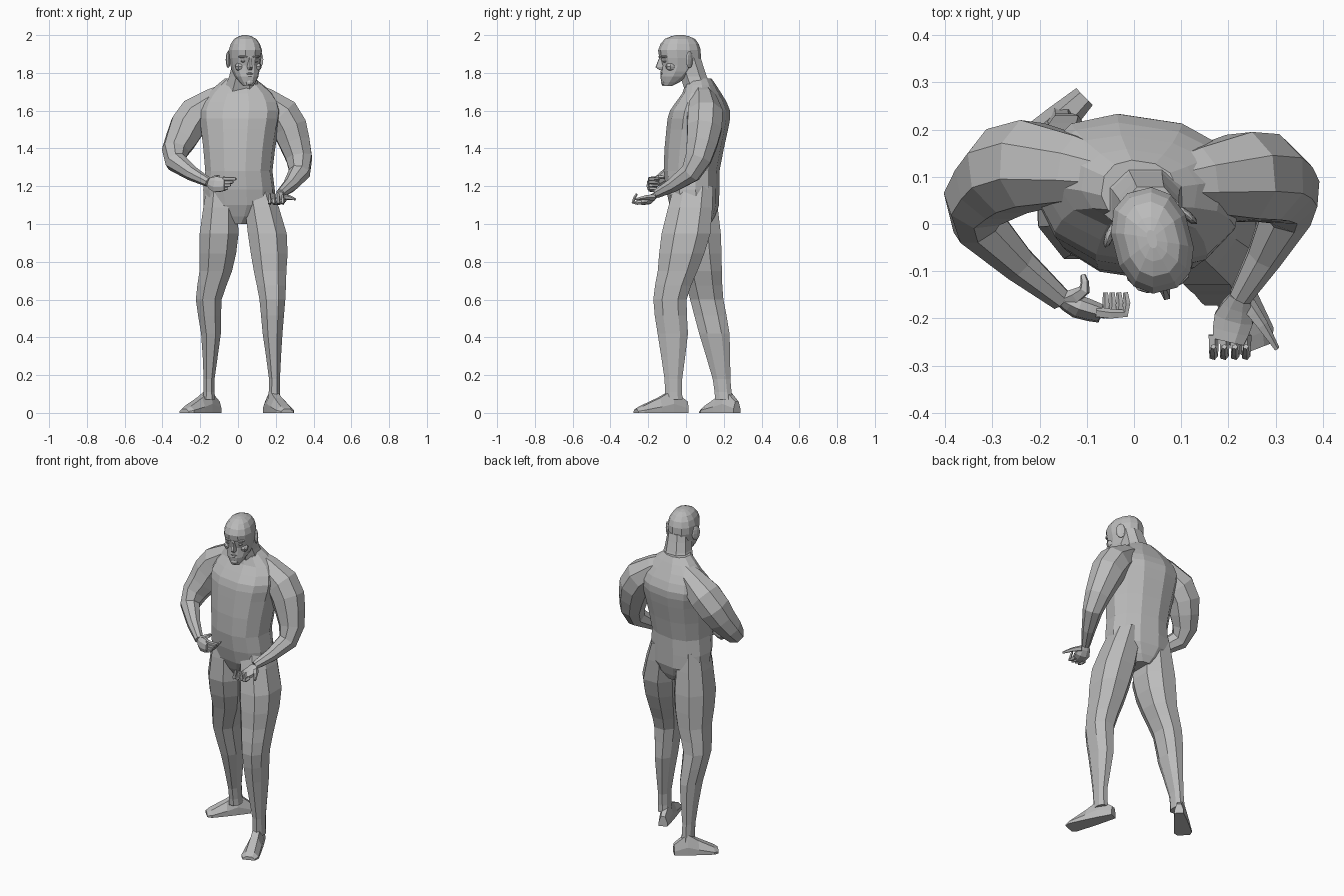
import bpy, bmesh
from math import sin, cos, pi, copysign
from mathutils import Vector, Matrix

cube = bpy.data.objects.get("Cube")
if cube:
    bpy.data.objects.remove(cube, do_unlink=True)

grey_level = 0.5
grey = (grey_level, grey_level, grey_level, 1)
plain_grey = bpy.data.materials.new("plain grey")
plain_grey.use_nodes = True
plain_grey.diffuse_color = grey
plain_grey.node_tree.nodes["Principled BSDF"].inputs["Base Color"].default_value = grey


def finish(name, bm, matrix):
    bm.transform(matrix)
    bmesh.ops.recalc_face_normals(bm, faces=bm.faces)
    mesh = bpy.data.meshes.new(name)
    bm.to_mesh(mesh)
    bm.free()
    mesh.materials.append(plain_grey)
    body_part = bpy.data.objects.new(name, mesh)
    bpy.context.collection.objects.link(body_part)


def loft(name, rings, matrix=Matrix.Identity(4)):
    """Skin a list of point rings and cap both ends."""
    bm = bmesh.new()
    loops = [[bm.verts.new(point) for point in ring] for ring in rings]
    for lower, upper in zip(loops, loops[1:]):
        for i in range(len(lower)):
            bm.faces.new((lower[i - 1], lower[i], upper[i], upper[i - 1]))
    bm.faces.new(loops[0])
    bm.faces.new(loops[-1])
    finish(name, bm, matrix)


def with_midpoints(keys):
    """Insert one smoothly curved in-between after each key section."""
    keys = [Vector(key) for key in keys]
    padded = [keys[0]] + keys + [keys[-1]]
    result = []
    for before, start, end, after in zip(padded, padded[1:], padded[2:], padded[3:]):
        result += [start, (9 * (start + end) - before - after) / 16]
    return result + [keys[-1]]


def circle(count):
    angles = [2 * pi * (i + 0.5) / count for i in range(count)]
    return [(cos(angle), sin(angle)) for angle in angles]


def squared(value):
    return copysign(abs(value) ** 0.85, value)


def stack(name, keys, count, matrix=Matrix.Identity(4)):
    """Level ovals from sections of (height, x, y, half width, half depth)."""
    rings = []
    for z, x, y, width, depth in with_midpoints(keys):
        rings.append([(x + width * squared(c), y + depth * squared(s), z)
                      for c, s in circle(count)])
    loft(name, rings, matrix)


def tube(name, points, radii, count=8, flat=1.0, up=(0, 0, 1)):
    """Limb along a curved path; each ring carries its roll to the next."""
    sections = with_midpoints([(*point, radius) for point, radius in zip(points, radii)])
    centres = [section.to_3d() for section in sections]
    top = Vector(up)
    rings = []
    for i, centre in enumerate(centres):
        ahead = centres[min(i + 1, len(centres) - 1)]
        tangent = (ahead - centres[max(i - 1, 0)]).normalized()
        side = tangent.cross(top).normalized()
        top = side.cross(tangent)
        rings.append([centre + sections[i].w * (side * c + top * flat * s)
                      for c, s in circle(count)])
    loft(name, rings)


# Torso: crotch to base of neck, left shoulder turned forward
torso = [(1, 0, .05, .06, .08), (1.1, 0, .045, .19, .127), (1.28, 0, .03, .178, .145),
         (1.5, 0, .06, .205, .16), (1.6, 0, .075, .22, .155), (1.69, 0, .085, .175, .1),
         (1.77, 0, .07, .08, .065)]
stack("torso", torso, 12, Matrix.Rotation(-.15, 4, 'Z'))

# Neck: broad at the nape, leaning forward
stack("neck", [(1.69, .015, .075, .11, .08), (1.78, .025, .04, .077, .075),
               (1.88, .035, .01, .065, .073)], 8)

# Legs: both share heights and girths, each follows its own line
leg_sections = [(1.2, .08, .11), (.95, .11, .138), (.75, .092, .112), (.6, .073, .094),
                (.42, .056, .086), (.18, .031, .05), (.07, .035, .05)]
left_line = [(.1, .04), (.155, 0), (.17, -.045), (.182, -.085), (.183, -.07),
             (.193, -.067), (.19, -.065)]
right_line = [(-.09, .05), (-.1, .055), (-.118, .085), (-.155, .11), (-.143, .15),
              (-.153, .188), (-.153, .2)]
for name, line in (("left_leg", left_line), ("right_leg", right_line)):
    stack(name, [(z, x, y, width, depth)
                 for (z, width, depth), (x, y) in zip(leg_sections, line)], 8)


# Feet: flat soles, heel to toe
def foot(name, heel, toe):
    heel, toe = Vector(heel).to_3d(), Vector(toe).to_3d()
    side = (toe - heel).normalized().cross(Vector((0, 0, 1)))
    rings = []
    for along, width, height in ((0, .025, .06), (.3, .036, .12), (.55, .043, .08),
                                 (.9, .05, .035), (1, .035, .02)):
        middle = heel.lerp(toe, along)
        edge = side * width
        rise = Vector((0, 0, height))
        rings.append([middle - edge, middle + edge, middle + edge + rise * .4,
                      middle + edge / 2 + rise, middle - edge / 2 + rise,
                      middle - edge + rise * .4])
    loft(name, rings)


foot("left_foot", (.155, .005), (.26, -.265))
foot("right_foot", (-.105, .27), (-.285, .095))

# Arms: trapezius, shoulder, upper arm, elbow, wrist
arm_girth = (.05, .1, .088, .058, .025)
left_wrist = (.225, -.155, 1.16)
right_wrist = (-.155, -.16, 1.22)
tube("left_arm", [(.05, .08, 1.71), (.23, .1, 1.58), (.3, .085, 1.43), (.325, .025, 1.27),
                  left_wrist], arm_girth)
tube("right_arm", [(-.03, .1, 1.71), (-.22, .125, 1.58), (-.3, .085, 1.45),
                   (-.33, 0, 1.33), right_wrist], arm_girth)

# Palms
palm_girth = (.024, .045, .036)
tube("left_palm", [left_wrist, (.212, -.2, 1.125), (.2, -.25, 1.12)], palm_girth, flat=.5)
tube("right_palm", [right_wrist, (-.12, -.175, 1.21), (-.07, -.19, 1.21)], palm_girth,
     flat=.55, up=(0, 1, 0))

# Fingers: the left ones curl upward, the right ones curl back to the belly
finger_girth = (.012, .01, .006)
for i, finger in enumerate(("little", "ring", "middle", "index")):
    x = .168 + .023 * i
    tube(f"left_{finger}_finger", [(x, -.235, 1.115), (x, -.28, 1.115), (x, -.26, 1.16)],
         finger_girth, 5)
    z = 1.188 + .017 * i
    knuckle = .014 * i - .06
    tube(f"right_{finger}_finger", [(-.08, -.187, z), (knuckle, -.19, z),
                                    (knuckle, -.145, z)], finger_girth, 5)

# Thumbs
thumb_girth = (.018, .013, .006)
tube("left_thumb", [(.24, -.17, 1.14), (.272, -.215, 1.14), (.303, -.265, 1.13)],
     thumb_girth, 5)
tube("right_thumb", [(-.14, -.16, 1.23), (-.105, -.14, 1.25), (-.108, -.108, 1.245)],
     thumb_girth, 5)

# Head: built facing forward, then turned to its left
turned = Matrix.Translation((.038, -.032, 0)) @ Matrix.Rotation(.25, 4, 'Z')
skull = [(1.73, 0, -.07, .026, .024), (1.78, 0, -.03, .06, .075), (1.84, 0, 0, .075, .1),
         (1.92, 0, -.003, .084, .113), (1.98, 0, 0, .056, .08), (2, 0, 0, .01, .02)]
stack("head", skull, 12, turned)

# Nose: ridge widening down to the tip
nose_rows = []
for z, width, tip in ((1.887, .01, -.11), (1.83, .019, -.132), (1.815, .017, -.11)):
    nose_rows.append([(-width, -.08, z), (-width / 3, tip, z),
                      (width / 3, tip, z), (width, -.08, z)])
loft("nose", nose_rows, turned)


def pebble(name, place, size, tilt=0.0):
    """Small faceted lump on the head."""
    bm = bmesh.new()
    bmesh.ops.create_uvsphere(bm, u_segments=8, v_segments=6, radius=1)
    shape = Matrix.Rotation(tilt, 4, 'Z') @ Matrix.Diagonal((*size, 1))
    finish(name, bm, turned @ Matrix.Translation(place) @ shape)


# Mouth and chin
pebble("upper_lip", (0, -.093, 1.796), (.024, .014, .007))
pebble("lower_lip", (0, -.092, 1.782), (.02, .014, .007))
pebble("chin", (0, -.084, 1.75), (.026, .02, .018))

# Paired eyes, brows, cheekbones and ears
for side, sign in (("left", 1), ("right", -1)):
    pebble(side + "_eye", (sign * .033, -.092, 1.863), (.014, .01, .008), sign * .3)
    pebble(side + "_brow", (sign * .034, -.095, 1.886), (.028, .014, .008), sign * .35)
    pebble(side + "_cheekbone", (sign * .045, -.06, 1.833), (.026, .032, .024), sign * .5)
    pebble(side + "_ear", (sign * .085, .03, 1.87), (.01, .028, .045), sign * .6)
